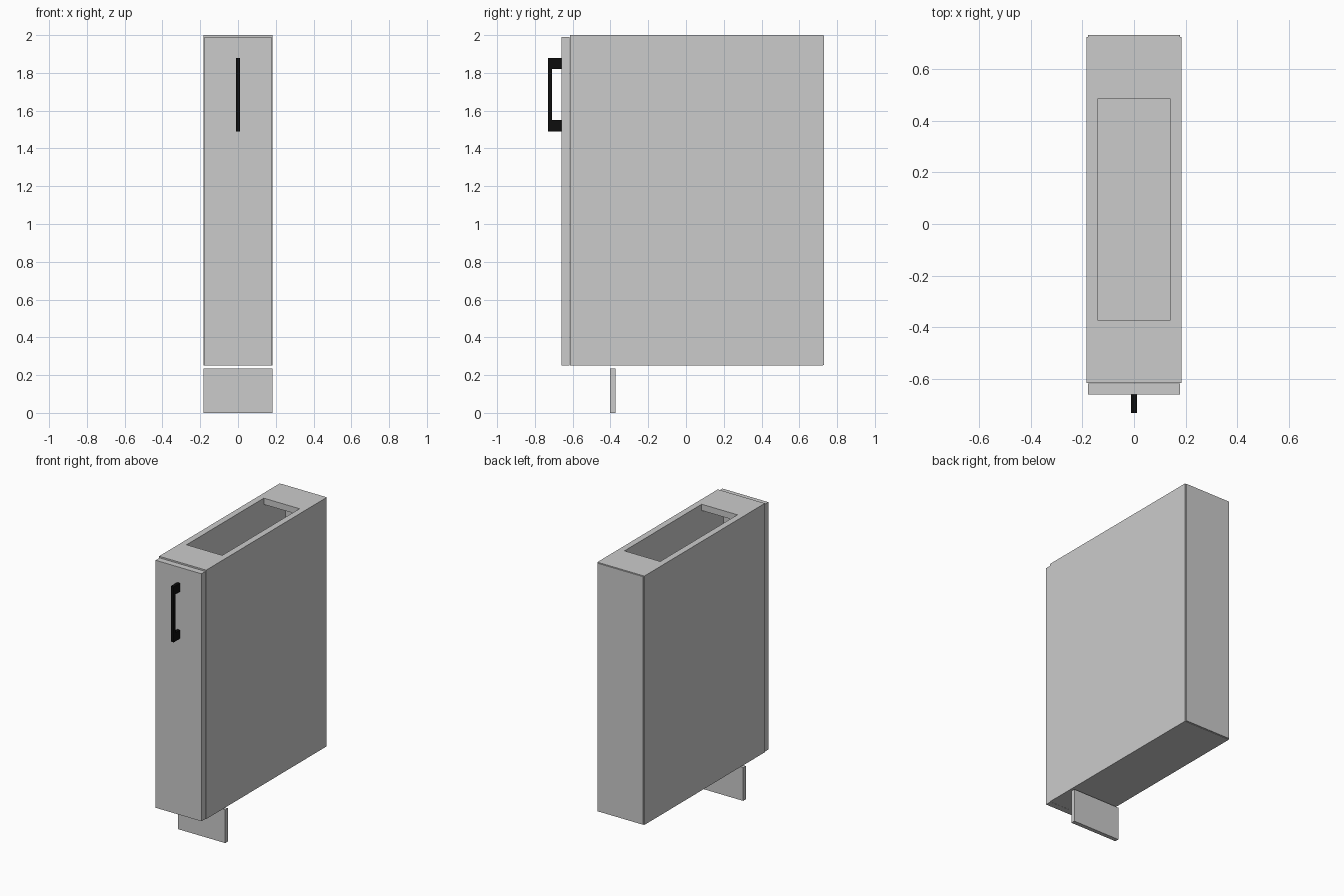
import bpy, bmesh

if "Cube" in bpy.data.objects:
    bpy.data.objects.remove(bpy.data.objects["Cube"])


def box(name, x, y, z):
    """Axis-aligned panel from (min, max) ranges."""
    bm = bmesh.new()
    bmesh.ops.create_cube(bm, size=1)
    for v in bm.verts:
        for i, (lo, hi) in enumerate((x, y, z)):
            v.co[i] = lo if v.co[i] < 0 else hi
    mesh = bpy.data.meshes.new(name)
    bm.to_mesh(mesh)
    bm.free()
    ob = bpy.data.objects.new(name, mesh)
    bpy.context.collection.objects.link(ob)
    return ob


W, T = 0.183, 0.044            # half width, board thickness
FRONT, BACK = -0.615, 0.724    # carcass depth range
LOW, TOP = 0.25, 2.0           # carcass height range
inner = (-W + T, W - T)

# Carcass sides, floor and back
box("left_side", (-W, -W + T), (FRONT, BACK), (LOW, TOP))
box("right_side", (W - T, W), (FRONT, BACK), (LOW, TOP))
box("bottom_panel", inner, (FRONT, BACK), (LOW, LOW + T))
box("back_panel", (-W + 0.006, W - 0.006), (BACK, 0.731), (LOW + 0.003, TOP - 0.003))

# Top rails, leaving the open slot between them
box("front_top_rail", inner, (FRONT, -0.373), (TOP - T, TOP))
box("back_top_rail", inner, (0.485, BACK), (TOP - T, TOP))

# Door and recessed plinth
box("door", (-0.178, 0.178), (-0.66, FRONT - 0.001), (LOW, 1.99))
box("plinth", (-W, W), (-0.403, -0.374), (0.0, 0.234))

# Black bracket handle: C-shaped profile extruded across x
profile = [(-0.66, 1.49), (-0.731, 1.49), (-0.731, 1.88), (-0.66, 1.88),
           (-0.66, 1.82), (-0.71, 1.82), (-0.71, 1.55), (-0.66, 1.55)]
bm = bmesh.new()
face = bm.faces.new([bm.verts.new((-0.011, y, z)) for y, z in profile])
ext = bmesh.ops.extrude_face_region(bm, geom=[face])
new_verts = [g for g in ext["geom"] if isinstance(g, bmesh.types.BMVert)]
bmesh.ops.translate(bm, verts=new_verts, vec=(0.022, 0, 0))
bmesh.ops.recalc_face_normals(bm, faces=bm.faces)
mesh = bpy.data.meshes.new("handle")
bm.to_mesh(mesh)
bm.free()
handle = bpy.data.objects.new("handle", mesh)
bpy.context.collection.objects.link(handle)
black = bpy.data.materials.new("black_metal")
black.diffuse_color = (0.004, 0.004, 0.004, 1)
black.use_nodes = True
black.node_tree.nodes["Principled BSDF"].inputs["Base Color"].default_value = black.diffuse_color
mesh.materials.append(black)
